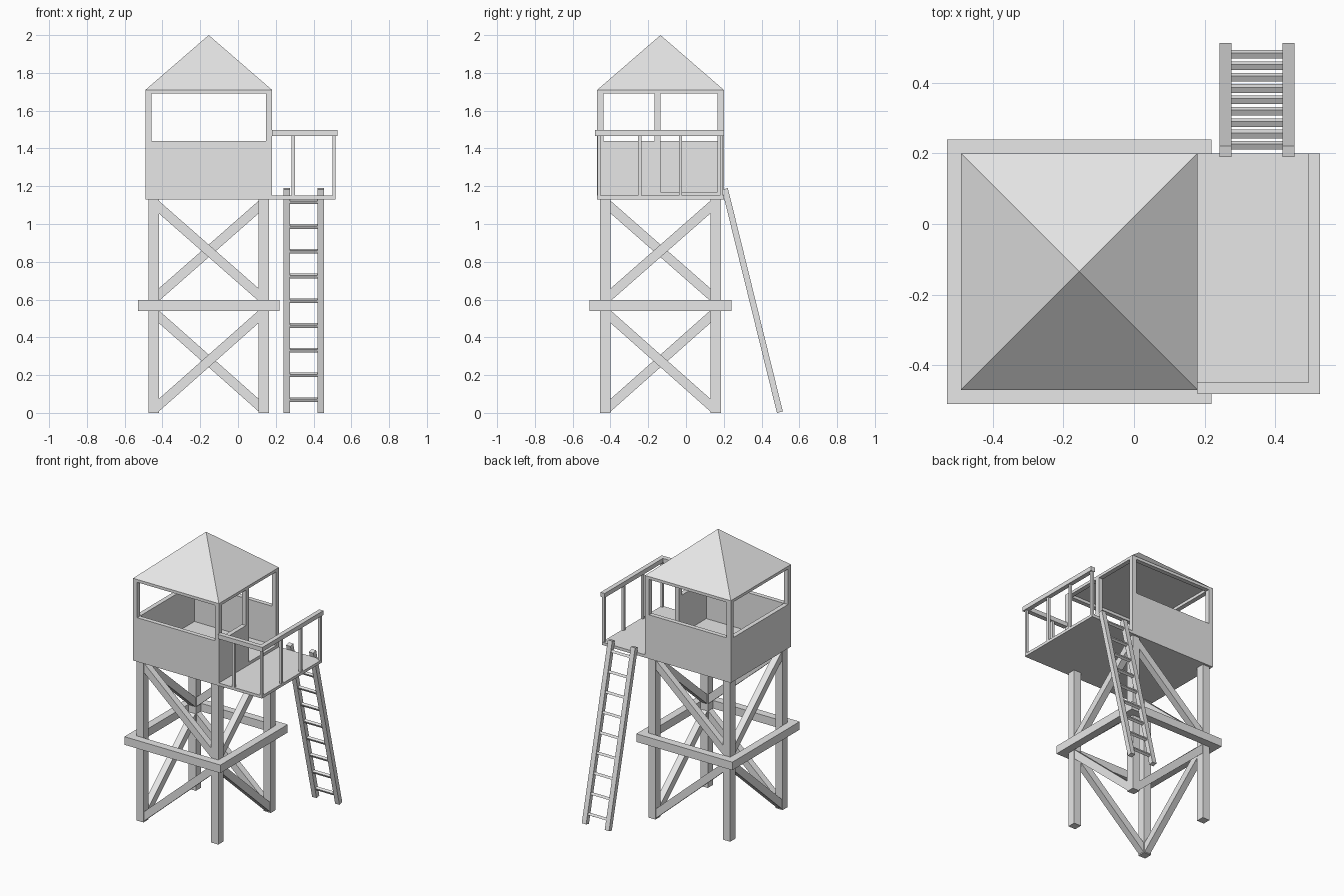
import bpy
from mathutils import Matrix, Vector

cube = bpy.data.objects.get("Cube")
if cube:
    bpy.data.objects.remove(cube, do_unlink=True)

GREY = (0.8, 0.8, 0.8, 1)
mat = bpy.data.materials.new("plain grey")
mat.use_nodes = True
mat.diffuse_color = GREY
mat.node_tree.nodes["Principled BSDF"].inputs["Base Color"].default_value = GREY


def mesh_object(name, verts, faces):
    mesh = bpy.data.meshes.new(name)
    mesh.from_pydata(verts, [], faces)
    mesh.materials.append(mat)
    obj = bpy.data.objects.new(name, mesh)
    bpy.context.collection.objects.link(obj)
    return obj


BOX_FACES = [(0, 1, 3, 2), (4, 6, 7, 5), (0, 4, 5, 1),
             (2, 3, 7, 6), (0, 2, 6, 4), (1, 5, 7, 3)]


def box(name, xs, ys, zs):
    return mesh_object(name, [(x, y, z) for x in xs for y in ys for z in zs], BOX_FACES)


def bar(name, a, b, side, width, depth):
    """Square-cut beam from a to b; depth runs along the side axis."""
    a, b, side = Vector(a), Vector(b), Vector(side)
    along = (b - a).normalized()
    across = along.cross(side).normalized()
    verts = [p + side * s * depth / 2 + across * t * width / 2
             for s in (-1, 1) for t in (-1, 1) for p in (a, b)]
    return mesh_object(name, verts, BOX_FACES)


CX, CY = -0.155, -0.135      # tower axis
HALF = 0.335                 # cabin half width
X0, X1, Y0, Y1 = CX - HALF, CX + HALF, CY - HALF, CY + HALF
BASE, FLOOR, SILL, HEAD, EAVE, TOP = 1.13, 1.17, 1.44, 1.69, 1.71, 2.0
T = 0.032                    # wall thickness


def ring(name, outer, thick, z0, z1):
    """Four beams forming a square frame around the tower axis."""
    inner = outer - thick
    for s, label in ((-1, "front"), (1, "back")):
        box(f"{name}_{label}", (CX - outer, CX + outer),
            sorted((CY + s * inner, CY + s * outer)), (z0, z1))
    for s, label in ((-1, "right"), (1, "left")):
        box(f"{name}_{label}", sorted((CX + s * inner, CX + s * outer)),
            (CY - inner, CY + inner), (z0, z1))


# Legs
LEG, AXIS = 0.056, 0.292
for sx in (-1, 1):
    for sy in (-1, 1):
        x, y = CX + sx * AXIS, CY + sy * AXIS
        box("leg", (x - LEG / 2, x + LEG / 2), (y - LEG / 2, y + LEG / 2), (0, BASE))

# Middle frame
ring("middle_frame", 0.375, 0.055, 0.54, 0.597)

# Diagonal braces, one per side and storey
inner = AXIS - 0.01
for s in (-1, 1):
    for label, near, far in (("lower", 0.025, 0.525), ("upper", 1.105, 0.61)):
        bar(f"{label}_brace", (CX + s * inner, CY + s * AXIS, near),
            (CX - s * inner, CY + s * AXIS, far), (0, 1, 0), 0.05, 0.046)
        bar(f"{label}_side_brace", (CX + s * AXIS, CY + s * inner, near),
            (CX + s * AXIS, CY - s * inner, far), (1, 0, 0), 0.05, 0.046)

# Cabin floor and walls, with a doorway on the balcony side
DOOR0, DOOR1 = -0.135, Y1 - T
box("cabin_floor", (X0 + T, X1 - T), (Y0 + T, Y1 - T), (BASE, FLOOR))
box("front_wall", (X0, X1), (Y0, Y0 + T), (BASE, SILL))
box("back_wall", (X0, X1), (Y1 - T, Y1), (BASE, SILL))
box("right_wall", (X0, X0 + T), (Y0 + T, Y1 - T), (BASE, SILL))
box("left_wall", (X1 - T, X1), (Y0 + T, DOOR0), (BASE, SILL))
box("door_sill", (X1 - T, X1), (DOOR0, DOOR1), (BASE, FLOOR))

# Window posts, door post and head frame
for xs in ((X0, X0 + T), (X1 - T, X1)):
    for ys in ((Y0, Y0 + T), (Y1 - T, Y1)):
        box("window_post", xs, ys, (SILL, HEAD))
box("door_post", (X1 - T, X1), (DOOR0 - T, DOOR0), (SILL, HEAD))
ring("head_frame", HALF, T, HEAD, EAVE)

# Pyramid roof
mesh_object("roof", [(X0, Y0, EAVE), (X1, Y0, EAVE), (X1, Y1, EAVE), (X0, Y1, EAVE),
                     (CX, CY, TOP)],
            [(3, 2, 1, 0), (0, 1, 4), (1, 2, 4), (2, 3, 4), (3, 0, 4)])

# Balcony floor, railing posts and handrails
EDGE, POST, STEP = 0.517, 0.017, 0.216
RAIL0, RAIL1 = 1.467, 1.498
box("balcony_floor", (X1, EDGE), (Y0, Y1), (BASE, 1.15))
for i in range(4):
    y = Y0 + 0.001 + i * STEP
    box("side_railing_post", (EDGE - POST, EDGE), (y, y + POST), (1.15, RAIL0))
box("front_railing_post", (EDGE - POST - STEP, EDGE - STEP), (Y0, Y0 + POST), (1.15, RAIL0))
box("front_handrail", (X1, 0.527), (-0.482, -0.449), (RAIL0, RAIL1))
box("side_handrail", (0.495, 0.527), (-0.449, Y1), (RAIL0, RAIL1))

# Leaning ladder
foot, head = Vector((0, 0.497, 0.004)), Vector((0, 0.206, 1.186))
for x in (0.259, 0.438):
    off = Vector((x, 0, 0))
    bar("ladder_rail", foot + off, head + off, (1, 0, 0), 0.032, 0.034)
tilt = Matrix.Rotation(0.52, 3, "X") @ Vector((0, 1, 0))
for i in range(9):
    z = 0.07 + i * 0.131
    centre = foot.lerp(head, (z - foot.z) / (head.z - foot.z))
    bar("ladder_rung", centre + Vector((0.276, 0, 0)), centre + Vector((0.421, 0, 0)),
        -tilt, 0.018, 0.018)
